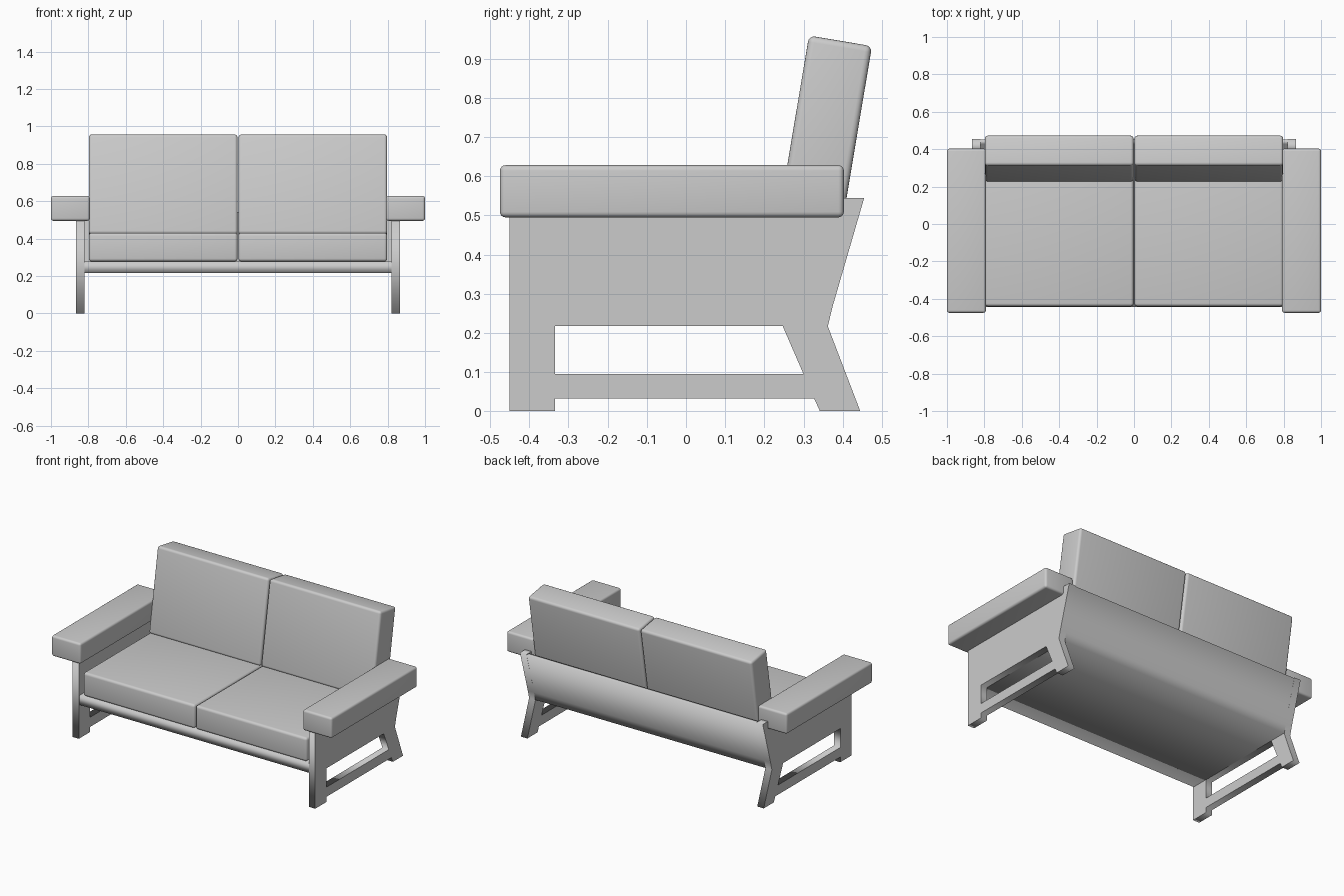
import bpy, math
from mathutils import Vector

if "Cube" in bpy.data.objects:
    bpy.data.objects.remove(bpy.data.objects["Cube"])


def extrude_profile(name, loops, x0, x1):
    """Fill closed (y, z) loops (first outer, then holes) and extrude from x0 to x1."""
    cu = bpy.data.curves.new(name, 'CURVE')
    cu.dimensions = '2D'
    cu.fill_mode = 'BOTH'
    cu.extrude = (x1 - x0) / 2
    for pts in loops:
        sp = cu.splines.new('POLY')
        sp.points.add(len(pts) - 1)
        for p, (y, z) in zip(sp.points, pts):
            p.co = (y, z, 0, 1)
        sp.use_cyclic_u = True
    ob = bpy.data.objects.new(name, cu)
    ob.rotation_euler = (math.pi / 2, 0, math.pi / 2)
    ob.location.x = (x0 + x1) / 2
    bpy.context.collection.objects.link(ob)
    bpy.ops.object.select_all(action='DESELECT')
    ob.select_set(True)
    bpy.context.view_layer.objects.active = ob
    bpy.ops.object.convert(target='MESH')
    return bpy.context.object


def cushion(name, center, size, radius, tilt=0.0):
    """Soft-edged box, optionally leaning back about x."""
    bpy.ops.mesh.primitive_cube_add(size=1, location=center)
    ob = bpy.context.object
    ob.name = name
    ob.scale = size
    bpy.ops.object.transform_apply(location=False, rotation=False, scale=True)
    ob.rotation_euler.x = tilt
    bev = ob.modifiers.new('soft_edges', 'BEVEL')
    bev.width = radius
    bev.segments = 4
    bpy.ops.object.shade_smooth()
    return ob


# side frame outline with its window
outline = [(-0.45, 0), (-0.335, 0), (-0.335, 0.033), (0.327, 0.033), (0.342, 0),
           (0.445, 0), (0.362, 0.217), (0.375, 0.27), (0.455, 0.545),
           (0.38, 0.545), (0.38, 0.51), (-0.45, 0.51)]
window = [(-0.335, 0.095), (0.30, 0.095), (0.247, 0.217), (-0.335, 0.217)]

# seat deck and leaning back board in one L-shaped section
deck = [(-0.445, 0.217), (0.362, 0.217), (0.375, 0.27), (0.453, 0.541),
        (0.427, 0.541), (0.35, 0.277), (-0.445, 0.277)]
extrude_profile('seat_deck_and_back_board', [deck], -0.822, 0.822)

tilt = math.radians(-9.5)
back_len, back_thick = 0.54, 0.163
# centre of the back cushion, measured down from its top front corner
top_front = Vector((0.314, 0.959))
down = Vector((math.sin(tilt), -math.cos(tilt)))
rear = Vector((math.cos(tilt), math.sin(tilt)))
mid = top_front + down * back_len / 2 + rear * back_thick / 2

for s, side in ((-1, 'left'), (1, 'right')):
    x0, x1 = sorted((s * 0.82, s * 0.866))
    extrude_profile(side + '_side_frame', [outline, window], x0, x1)
    cushion(side + '_armrest', (s * 0.896, -0.036, 0.5615), (0.208, 0.878, 0.133), 0.014)
    cushion(side + '_seat_cushion', (s * 0.4, -0.045, 0.354), (0.795, 0.79, 0.153), 0.016)
    cushion(side + '_back_cushion', (s * 0.4, mid.x, mid.y), (0.795, back_thick, back_len), 0.016, tilt)
